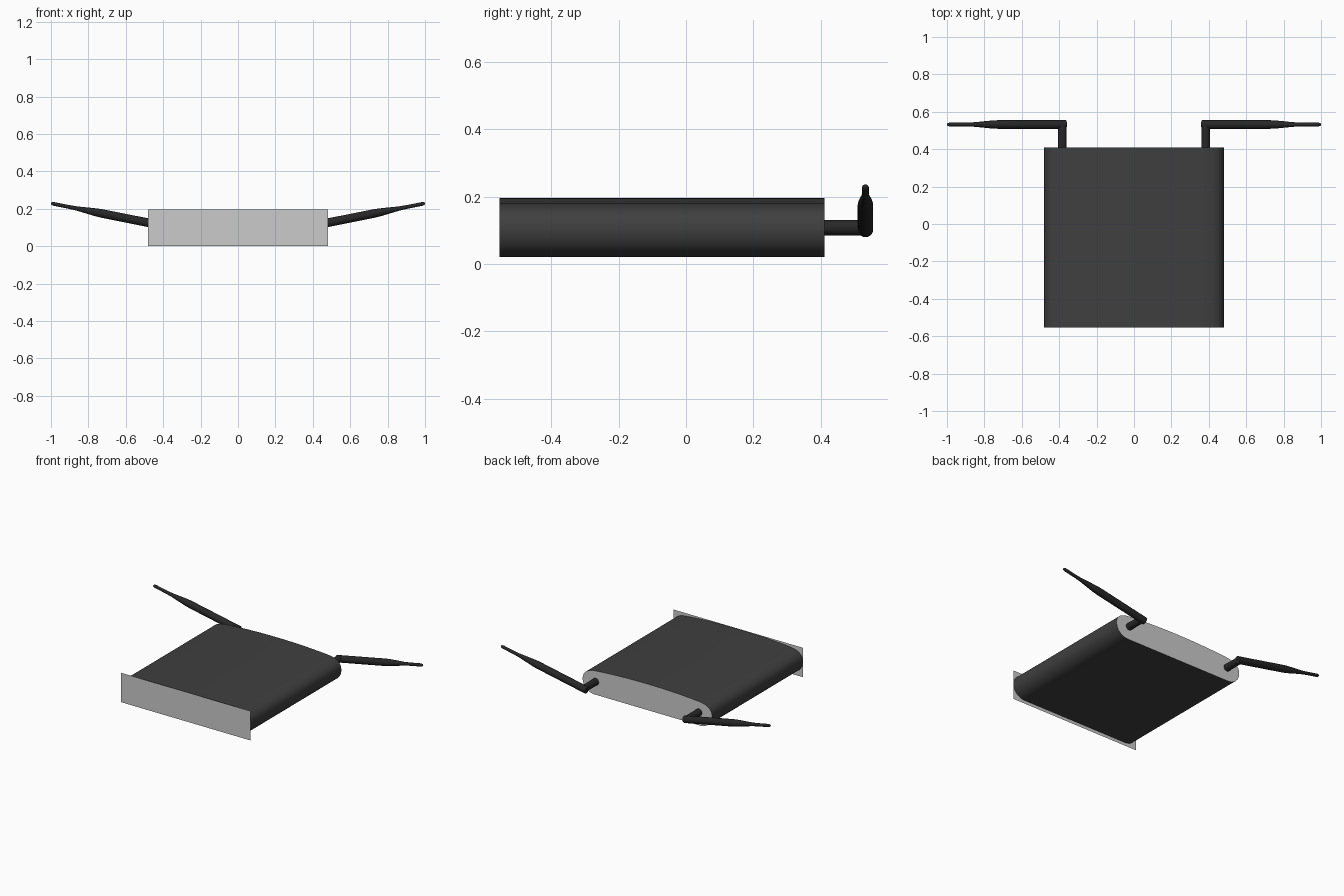
import bpy, bmesh
from math import atan2, hypot, sin, cos, pi
from mathutils import Matrix, Vector
from mathutils.geometry import interpolate_bezier

if "Cube" in bpy.data.objects:
    bpy.data.objects.remove(bpy.data.objects["Cube"])


def material(name, v):
    m = bpy.data.materials.new(name)
    m.diffuse_color = (v, v, v, 1)
    m.use_nodes = True
    m.node_tree.nodes["Principled BSDF"].inputs["Base Color"].default_value = m.diffuse_color
    return m


def finish(name, bm, mats=()):
    bmesh.ops.recalc_face_normals(bm, faces=bm.faces)
    me = bpy.data.meshes.new(name)
    bm.to_mesh(me)
    bm.free()
    for m in mats:
        me.materials.append(m)
    ob = bpy.data.objects.new(name, me)
    bpy.context.collection.objects.link(ob)
    bpy.ops.object.select_all(action='DESELECT')
    ob.select_set(True)
    bpy.context.view_layer.objects.active = ob
    bpy.ops.object.shade_smooth_by_angle(angle=0.7)
    return ob


shell = material("shell_black", 0.05)
rubber = material("antenna_black", 0.02)
grey = material("panel_grey", 0.8)

# Case: rounded sides, flat base, gently crowned lid, light end panels
knots = [((0.39, 0.02), (0.44, 0.02), (0.48, 0.055), (0.48, 0.103)),
         ((0.48, 0.103), (0.48, 0.148), (0.45, 0.172), (0.39, 0.179)),
         ((0.39, 0.179), (0.27, 0.19), (0.13, 0.195), (0.0, 0.195))]
half = []
for k in knots:
    half += [(p.x, p.y) for p in interpolate_bezier(*[Vector((*c, 0)) for c in k], 12)][:-1]
outline = half + [(0, 0.195)] + [(-x, z) for x, z in reversed(half)]
bm = bmesh.new()
rear = bm.faces.new([bm.verts.new((x, 0.41, z)) for x, z in outline])
rear.material_index = 1
ext = bmesh.ops.extrude_face_region(bm, geom=[rear], use_keep_orig=True)
bmesh.ops.translate(bm, vec=(0, -0.963, 0),
                    verts=[v for v in ext['geom'] if isinstance(v, bmesh.types.BMVert)])
for f in bm.faces:
    f.material_index = 1 if len(f.verts) > 4 else 0
finish("case", bm, (shell, grey))

# Front panel: thin flat sheet
bm = bmesh.new()
bmesh.ops.create_grid(bm, x_segments=4, y_segments=1, size=1,
                      matrix=Matrix.Translation((0, -0.555, 0.0985))
                      @ Matrix.Rotation(pi / 2, 4, 'X')
                      @ Matrix.Diagonal((0.48, 0.0985, 1, 1)))
finish("front_panel", bm)


def lathe(name, start, end, profile, sides=24):
    """Turned solid along start-end; profile holds (distance, radius)."""
    bm = bmesh.new()
    axis = Vector(end) - Vector(start)
    mat = Matrix.Translation(start) @ axis.to_track_quat('Z', 'Y').to_matrix().to_4x4()
    rings = [[bm.verts.new(mat @ Vector((r * cos(2 * pi * i / sides), r * sin(2 * pi * i / sides), d)))
              for i in range(sides)] for d, r in profile]
    for a, b in zip(rings, rings[1:]):
        for i in range(sides):
            j = (i + 1) % sides
            bm.faces.new((a[i], a[j], b[j], b[i]))
    bm.faces.new(rings[0])
    bm.faces.new(rings[-1])
    return finish(name, bm, (rubber,))


# Antennas: hinge stub out of the rear, then a tapering whip
whip = [(0, 0.023), (0.37, 0.023), (0.40, 0.0215), (0.44, 0.018), (0.48, 0.014),
        (0.51, 0.0115), (0.55, 0.010), (0.61, 0.010), (0.635, 0.010), (0.646, 0.007), (0.65, 0.002)]
for s, side in ((-1, "left"), (1, "right")):
    lathe(side + "_antenna_stub", (s * 0.383, 0.40, 0.108), (s * 0.383, 0.54, 0.108),
          [(0, 0.023), (0.132, 0.023)])
    lathe(side + "_antenna", (s * 0.363, 0.532, 0.102), (s * 1.0, 0.532, 0.229), whip)
